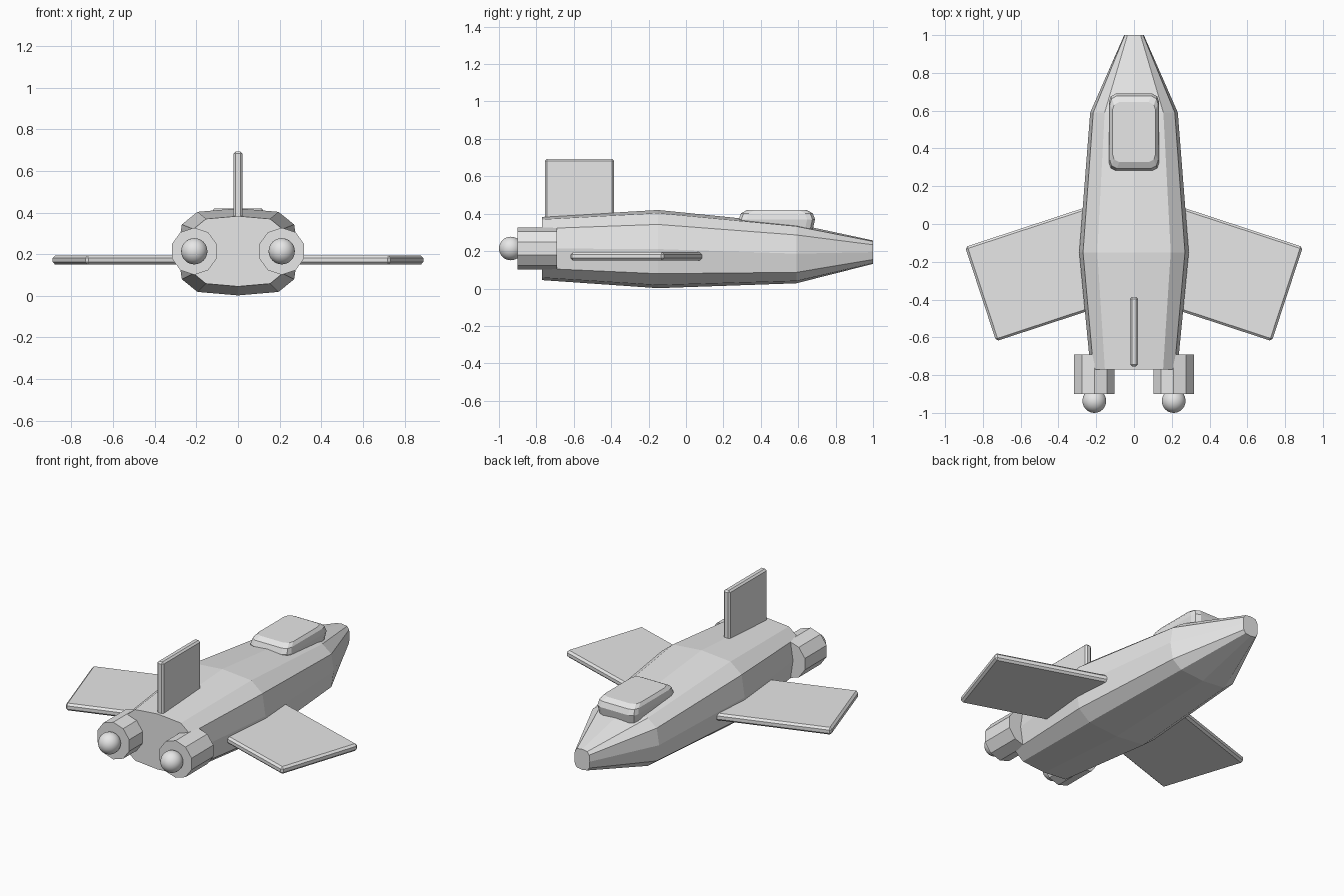
import bpy, bmesh, math
from mathutils import Vector, Matrix

cube = bpy.data.objects.get("Cube")
if cube:
    bpy.data.objects.remove(cube, do_unlink=True)

GREY = (0.8, 0.8, 0.8, 1)
mat = bpy.data.materials.new("plain grey")
mat.use_nodes = True
mat.diffuse_color = GREY
mat.node_tree.nodes["Principled BSDF"].inputs["Base Color"].default_value = GREY


def finish(name, bm):
    bmesh.ops.recalc_face_normals(bm, faces=bm.faces)
    mesh = bpy.data.meshes.new(name)
    bm.to_mesh(mesh)
    bm.free()
    mesh.materials.append(mat)
    obj = bpy.data.objects.new(name, mesh)
    bpy.context.collection.objects.link(obj)
    return obj


def loft(name, rings):
    """Skin a list of equal-length point rings and cap both ends."""
    bm = bmesh.new()
    loops = [[bm.verts.new(p) for p in ring] for ring in rings]
    n = len(loops[0])
    for a, b in zip(loops, loops[1:]):
        for i in range(n):
            j = (i + 1) % n
            bm.faces.new((a[i], a[j], b[j], b[i]))
    bm.faces.new(loops[0])
    bm.faces.new(loops[-1])
    return finish(name, bm)


def panel(name, size, centre, turn=0.0, bevel=0.012):
    """Thin box with chamfered edges, turned about z."""
    bm = bmesh.new()
    bmesh.ops.create_cube(bm, size=1)
    bmesh.ops.scale(bm, vec=size, verts=bm.verts)
    bmesh.ops.bevel(bm, geom=bm.edges[:], offset=bevel, segments=1, affect='EDGES')
    bmesh.ops.transform(bm, verts=bm.verts,
                        matrix=Matrix.Translation(centre) @ Matrix.Rotation(turn, 4, 'Z'))
    return finish(name, bm)


# Fuselage: one quarter profile mirrored round, scaled along the length
quarter = [(0, 1), (0.67, 0.92), (0.93, 0.63), (1, 0)]
half = quarter + [(x, -z) for x, z in reversed(quarter[:-1])]
section = half + [(-x, z) for x, z in reversed(half[1:-1])]
stations = [  # y, half width, bottom, top
    (-0.77, 0.23, 0.045, 0.383),
    (-0.15, 0.29, 0.002, 0.42),
    (0.59, 0.232, 0.028, 0.345),
    (1.0, 0.052, 0.132, 0.257),
]
loft("fuselage", [[(x * w, y, (lo + hi) / 2 + z * (hi - lo) / 2) for x, z in section]
                  for y, w, lo, hi in stations])


# Canopy: stacked rectangles with clipped corners
def clipped_rect(z, dx, dy):
    w, d = 0.132 - dx, 0.204 - dy
    corner = [(w, d - 0.042), (w - 0.009, d - 0.014), (w - 0.036, d)]
    pts = corner + [(-x, y) for x, y in reversed(corner)]
    pts += [(-x, -y) for x, y in pts]
    return [(x, y + 0.486, z) for x, y in pts]


loft("canopy", [clipped_rect(*r) for r in
                [(0.28, 0.012, 0.02), (0.37, 0, 0), (0.402, 0.005, 0.012), (0.42, 0.018, 0.045)]])

# Tail fin
panel("tail_fin", (0.042, 0.368, 0.5), (0, -0.57, 0.443), bevel=0.01)

for side, s in (("left", 1), ("right", -1)):
    # Swept wing
    panel(side + "_wing", (0.8, 0.525, 0.044), (s * 0.432, -0.246, 0.172), s * math.radians(-18.2))

    # Ten-sided engine with a vertex on top
    bm = bmesh.new()
    bmesh.ops.create_cone(bm, cap_ends=True, segments=10, radius1=0.113, radius2=0.113, depth=0.21)
    turn = Matrix.Rotation(math.radians(90), 4, 'X')
    bmesh.ops.transform(bm, verts=bm.verts,
                        matrix=Matrix.Translation((s * 0.21, -0.795, 0.214)) @ turn)
    finish(side + "_engine", bm)

    # Round exhaust ball
    bm = bmesh.new()
    bmesh.ops.create_uvsphere(bm, u_segments=32, v_segments=16, radius=0.063)
    bmesh.ops.translate(bm, verts=bm.verts, vec=Vector((s * 0.21, -0.937, 0.214)))
    for f in bm.faces:
        f.smooth = True
    finish(side + "_exhaust_ball", bm)
